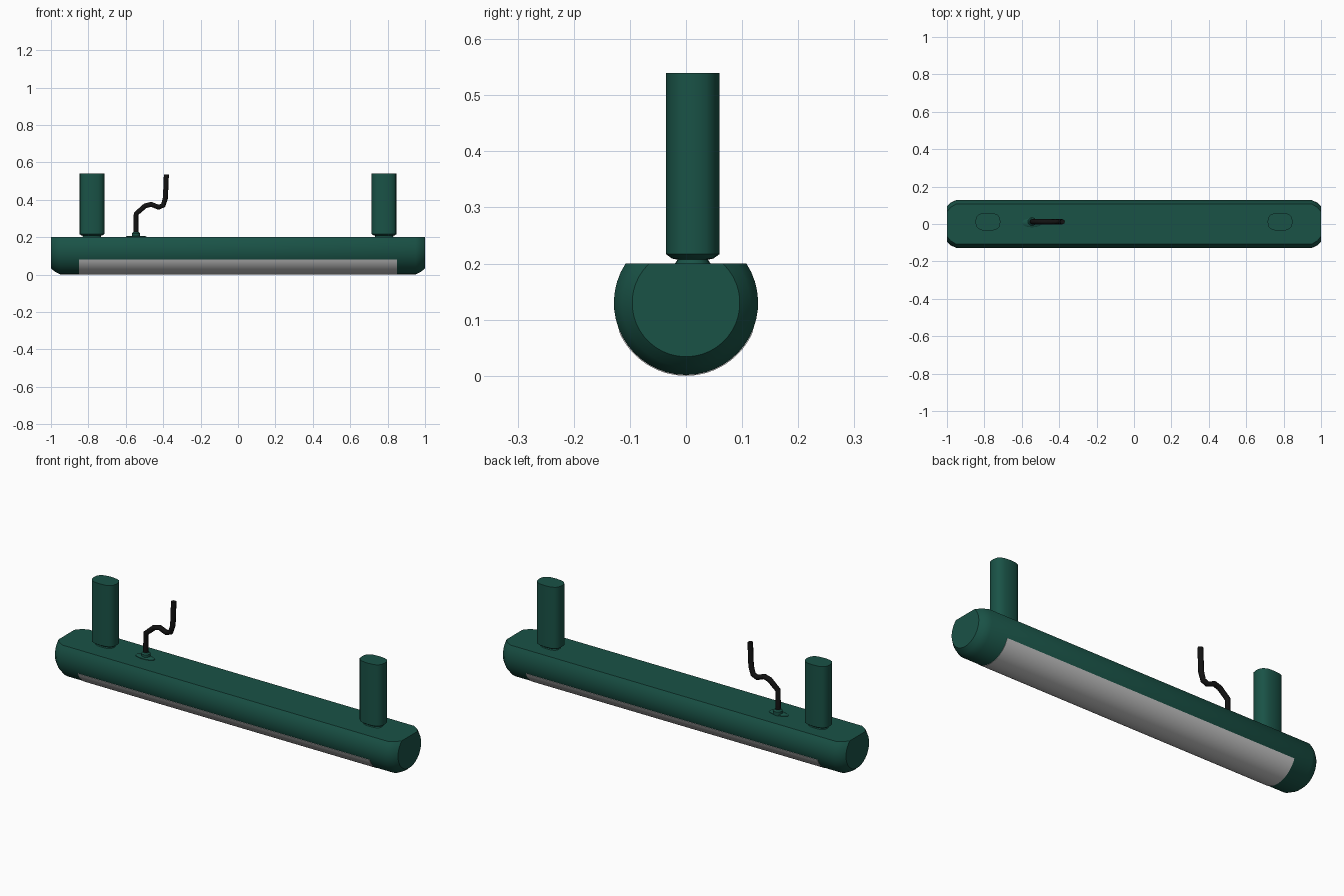
import bpy, bmesh
from math import pi, cos, sin, acos, copysign, radians

if "Cube" in bpy.data.objects:
    bpy.data.objects.remove(bpy.data.objects["Cube"])


def material(name, rgb):
    m = bpy.data.materials.new(name)
    m.diffuse_color = (*rgb, 1)
    m.use_nodes = True
    m.node_tree.nodes["Principled BSDF"].inputs["Base Color"].default_value = m.diffuse_color
    return m


GREEN = material("dark_green", (0.010, 0.085, 0.062))
BLACK = material("black", (0.006, 0.006, 0.006))


def loft(name, rings, mat=None, angle=35):
    """Skin a list of equal-length closed rings and cap both ends."""
    bm = bmesh.new()
    vs = [[bm.verts.new(p) for p in ring] for ring in rings]
    n = len(vs[0])
    for a, b in zip(vs, vs[1:]):
        for i in range(n):
            j = (i + 1) % n
            bm.faces.new((a[i], a[j], b[j], b[i]))
    bm.faces.new(vs[0])
    bm.faces.new(vs[-1])
    bmesh.ops.recalc_face_normals(bm, faces=bm.faces)
    me = bpy.data.meshes.new(name)
    bm.to_mesh(me)
    bm.free()
    ob = bpy.data.objects.new(name, me)
    bpy.context.collection.objects.link(ob)
    if mat:
        me.materials.append(mat)
    bpy.ops.object.select_all(action='DESELECT')
    ob.select_set(True)
    bpy.context.view_layer.objects.active = ob
    bpy.ops.object.shade_smooth_by_angle(angle=radians(angle))
    return ob


def arc(x, r, half_angle, n=32):
    """Arc through the underside, centred on the tube axis at z = 0.13."""
    pts = []
    for i in range(n + 1):
        t = -half_angle + 2 * half_angle * i / n
        pts.append((x, r * sin(t), 0.13 - r * cos(t)))
    return pts


def oval(cx, cy, z, rx, ry, power=2.0, n=16):
    """Rounded-rectangle style ring at height z."""
    e = 2 / power
    return [(cx + rx * copysign(abs(cos(t)) ** e, cos(t)),
             cy + ry * copysign(abs(sin(t)) ** e, sin(t)), z)
            for t in (2 * pi * i / n for i in range(n))]


# Housing: tube with a flat top and narrowing ends
stations = [(-1, 0.096), (-0.98, 0.114), (-0.95, 0.1285),
            (0.95, 0.1285), (0.98, 0.114), (1, 0.096)]
loft("housing", [arc(x, r, pi - acos(0.07 / r)) for x, r in stations], GREEN)

# Grey light diffuser wrapped around the underside
half = acos(0.05 / 0.13)
loft("light_diffuser", [arc(x, 0.13, half) + arc(x, 0.125, half)[::-1]
                        for x in (-0.85, 0.85)])

# Hanging posts, each with a small flared foot
for side, x in (("left", -0.781), ("right", 0.781)):
    loft(side + "_post", [oval(x, 0.012, z, rx, ry, 2.7) for z, rx, ry in (
        (0.195, 0.054, 0.035), (0.207, 0.046, 0.027), (0.209, 0.056, 0.037),
        (0.217, 0.067, 0.048), (0.54, 0.067, 0.048))], GREEN)

# Cable entry plate and gland
CX, CY = -0.545, 0.012
loft("cable_plate", [oval(CX, CY - 0.006, z, rx, ry) for z, rx, ry in (
    (0.195, 0.055, 0.024), (0.203, 0.055, 0.024), (0.207, 0.045, 0.018))], GREEN)
loft("cable_gland", [oval(CX, CY, z, r, r) for z, r in (
    (0.2, 0.022), (0.22, 0.022), (0.227, 0.015))], GREEN)

# Power cable
path = [(CX, 0.2), (CX, 0.325), (-0.497, 0.367), (-0.465, 0.376), (-0.425, 0.36),
        (-0.4, 0.37), (-0.388, 0.41), (-0.383, 0.535)]
curve = bpy.data.curves.new("power_cable", 'CURVE')
curve.dimensions = '3D'
curve.bevel_depth = 0.0135
curve.bevel_resolution = 2
curve.use_fill_caps = True
spline = curve.splines.new('POLY')
spline.points.add(len(path) - 1)
for p, (x, z) in zip(spline.points, path):
    p.co = (x, CY, z, 1)
curve.materials.append(BLACK)
bpy.context.collection.objects.link(bpy.data.objects.new("power_cable", curve))
